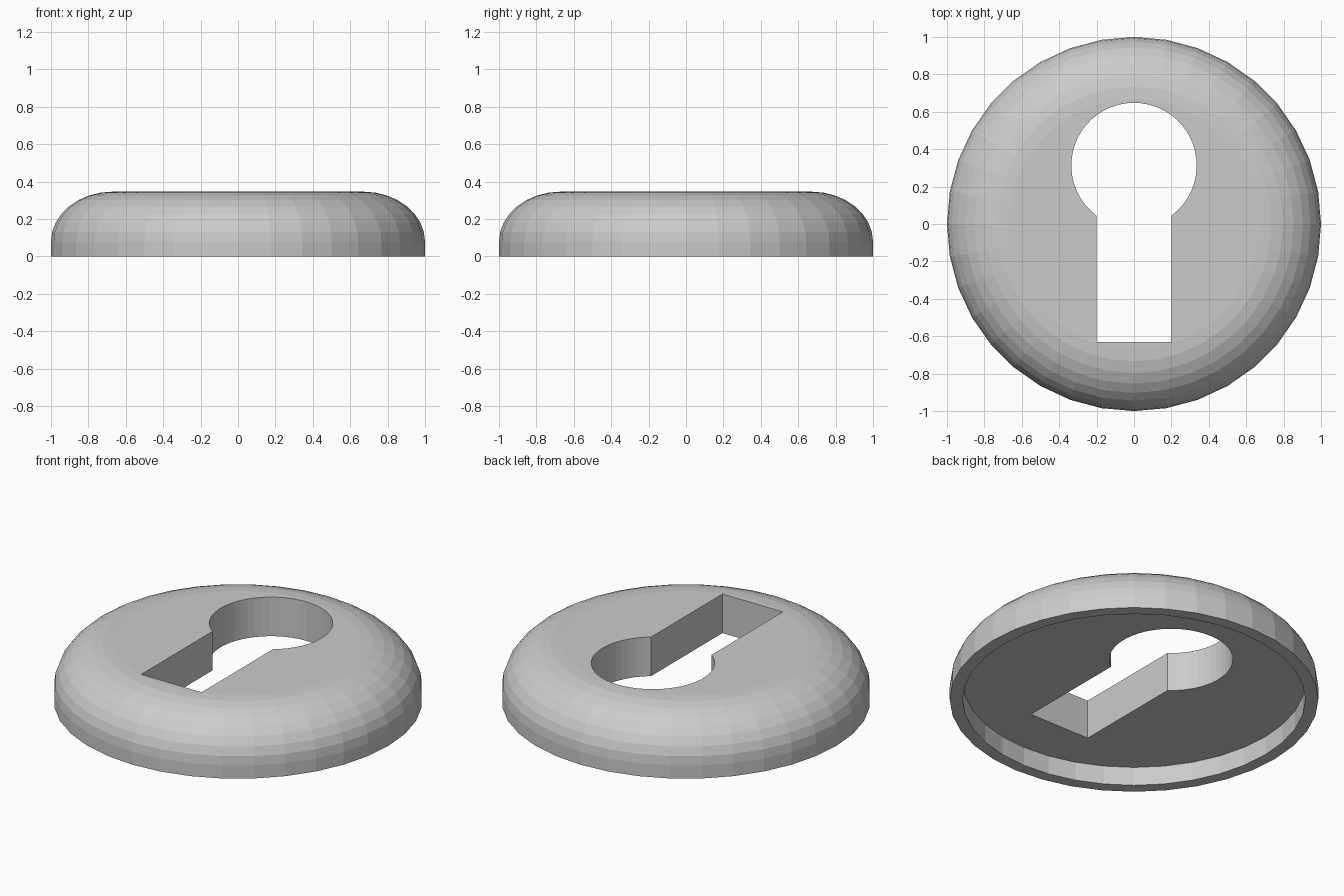
import bpy, bmesh
from math import sin, cos, pi, asin

if "Cube" in bpy.data.objects:
    bpy.data.objects.remove(bpy.data.objects["Cube"])

SIDES = 36


def make_object(name, bm):
    bmesh.ops.recalc_face_normals(bm, faces=bm.faces)
    mesh = bpy.data.meshes.new(name)
    bm.to_mesh(mesh)
    bm.free()
    obj = bpy.data.objects.new(name, mesh)
    bpy.context.collection.objects.link(obj)
    return obj


# Escutcheon: turned profile with rounded shoulder and recessed underside
profile = [(0.93, 0.112), (0.93, 0.0), (1.0, 0.0)]
STEPS = 8
for i in range(STEPS + 1):
    a = pi / 2 * i / STEPS
    profile.append((0.67 + 0.33 * cos(a), 0.078 + 0.268 * sin(a)))

bm = bmesh.new()
rings = [[bm.verts.new((r * cos(2 * pi * k / SIDES), r * sin(2 * pi * k / SIDES), z))
          for k in range(SIDES)] for r, z in profile]
for lower, upper in zip(rings, rings[1:]):
    for k in range(SIDES):
        n = (k + 1) % SIDES
        bm.faces.new((lower[k], lower[n], upper[n], upper[k]))
bm.faces.new(rings[0])
bm.faces.new(rings[-1])
plate = make_object("keyhole_plate", bm)

# Keyhole cutter: round head joined to a straight slot
R, CY, HALF, BOTTOM, ARC = 0.335, 0.313, 0.2, -0.63, 40
start = -pi / 2 + asin(HALF / R)
sweep = 2 * pi - 2 * asin(HALF / R)
outline = [(-HALF, BOTTOM), (HALF, BOTTOM)]
for i in range(ARC + 1):
    a = start + sweep * i / ARC
    outline.append((R * cos(a), CY + R * sin(a)))

bm = bmesh.new()
face = bm.faces.new([bm.verts.new((x, y, -0.2)) for x, y in outline])
top = bmesh.ops.extrude_face_region(bm, geom=[face])["geom"]
bmesh.ops.translate(bm, vec=(0, 0, 0.8),
                    verts=[g for g in top if isinstance(g, bmesh.types.BMVert)])
cutter = make_object("keyhole_cutter", bm)
cutter.hide_render = True
cutter.hide_set(True)

# Cut the keyhole through the plate
cut = plate.modifiers.new("keyhole", "BOOLEAN")
cut.operation = "DIFFERENCE"
cut.solver = "EXACT"
cut.object = cutter
